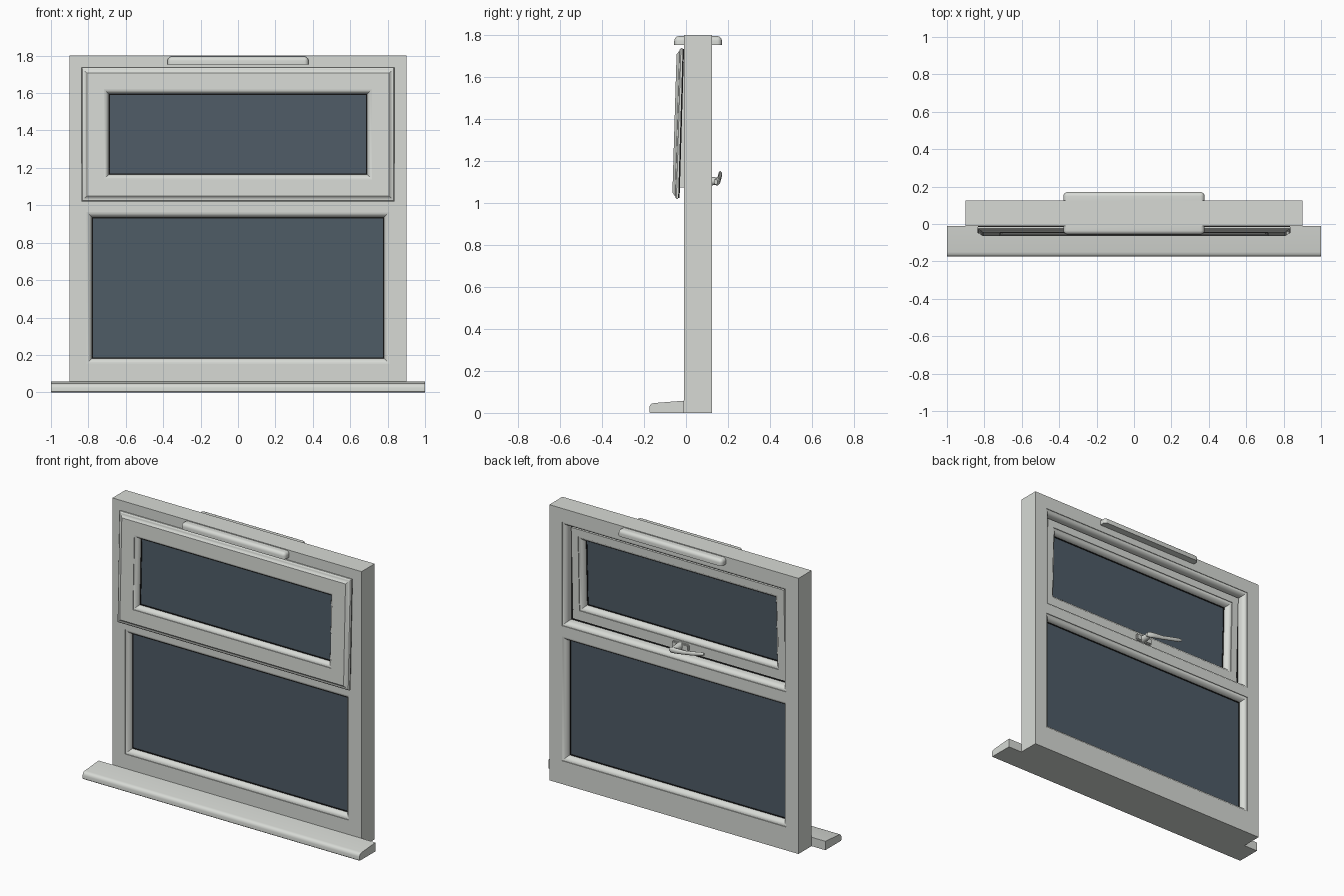
import bpy, bmesh, math
from mathutils import Matrix

if "Cube" in bpy.data.objects:
    bpy.data.objects.remove(bpy.data.objects["Cube"])


def material(name, rgb):
    m = bpy.data.materials.new(name)
    m.diffuse_color = (*rgb, 1)
    m.use_nodes = True
    m.node_tree.nodes["Principled BSDF"].inputs["Base Color"].default_value = m.diffuse_color
    return m


WHITE = material("white_plastic", (0.68, 0.70, 0.665))
GLASS = material("dark_glass", (0.077, 0.106, 0.134))
BLACK = material("black_rubber", (0.01, 0.01, 0.01))

FRONT, BACK, MID = -0.01, 0.125, 1.0
TILT, HINGE_Z = 0.03, 1.74          # sash is slightly open, hung from its top


def finish(name, bm, mat, tilted=False):
    if tilted:
        for v in bm.verts:
            v.co.y -= (HINGE_Z - v.co.z) * TILT
    bmesh.ops.remove_doubles(bm, verts=bm.verts, dist=1e-5)
    bmesh.ops.recalc_face_normals(bm, faces=bm.faces)
    me = bpy.data.meshes.new(name)
    bm.to_mesh(me)
    bm.free()
    ob = bpy.data.objects.new(name, me)
    bpy.context.collection.objects.link(ob)
    me.materials.append(mat)
    bpy.context.view_layer.objects.active = ob
    ob.select_set(True)
    bpy.ops.object.shade_smooth_by_angle(angle=math.radians(35))
    ob.select_set(False)
    return ob


def inset(rect, d):
    hx, z0, z1 = rect
    return (hx - d, z0 + d, z1 - d)


def loft(bm, steps, closed=True):
    """Join mitred rectangles; each step is ((half_width, z0, z1), y)."""
    loops = [[bm.verts.new(c) for c in ((-hx, y, z0), (hx, y, z0), (hx, y, z1), (-hx, y, z1))]
             for (hx, z0, z1), y in steps]
    pairs = list(zip(loops, loops[1:]))
    if closed:
        pairs.append((loops[-1], loops[0]))
    for a, b in pairs:
        for i in range(4):
            j = (i + 1) % 4
            bm.faces.new((a[i], a[j], b[j], b[i]))


def ring(name, outer, d, y0, y1, mat, tilted=False):
    bm = bmesh.new()
    inner = inset(outer, d)
    loft(bm, [(outer, y0), (inner, y0), (inner, y1), (outer, y1)])
    return finish(name, bm, mat, tilted)


def add_box(bm, x0, x1, y0, y1, z0, z1):
    m = Matrix.Translation(((x0 + x1) / 2, (y0 + y1) / 2, (z0 + z1) / 2))
    m = m @ Matrix.Diagonal((x1 - x0, y1 - y0, z1 - z0, 1))
    return bmesh.ops.create_cube(bm, size=1, matrix=m)["verts"]


def bead(pane, y_face, y_glass, width=0.03):
    """Rounded moulding from the face of a frame down to the glass."""
    dy = y_glass - y_face
    return [(inset(pane, -width * (1 - u)), y_face + dy * v)
            for u, v in ((0, 0), (0, 0.12), (0.2, 0.15), (0.55, 0.3), (0.85, 0.6), (1, 1))]


def glazing(prefix, pane, y0, y1, tilted=False):
    bm = bmesh.new()
    hx, z0, z1 = pane
    add_box(bm, -hx, hx, y0 + 0.004, y1 - 0.004, z0, z1)
    finish(prefix + "_glass", bm, GLASS, tilted)
    ring(prefix + "_front_gasket", pane, 0.005, y0, y0 + 0.006, BLACK, tilted)
    ring(prefix + "_back_gasket", pane, 0.005, y1 - 0.006, y1, BLACK, tilted)


# Outer frame: lower light with beads both sides, upper light with a back bead
low_pane = (0.78, 0.182, 0.935)
low_outer, up_outer = (0.9, 0.06, MID), (0.9, MID, 1.8)
up_open = (0.783, 1.06, 1.685)
bm = bmesh.new()
loft(bm, [(low_outer, FRONT)] + bead(low_pane, FRONT, 0.026)
     + bead(low_pane, BACK, 0.085)[::-1] + [(low_outer, BACK)], closed=False)
loft(bm, [(up_outer, FRONT), (up_open, FRONT)]
     + bead(up_open, BACK, 0.09, 0.026)[::-1] + [(up_outer, BACK)], closed=False)
for x in (-0.9, 0.9):
    for z0, z1 in ((0.06, MID), (MID, 1.8)):
        bm.faces.new([bm.verts.new(c) for c in
                      ((x, FRONT, z0), (x, BACK, z0), (x, BACK, z1), (x, FRONT, z1))])
for z in (0.06, 1.8):
    bm.faces.new([bm.verts.new(c) for c in
                  ((-0.9, FRONT, z), (0.9, FRONT, z), (0.9, BACK, z), (-0.9, BACK, z))])
finish("outer_frame", bm, WHITE)
glazing("lower", low_pane, 0.026, 0.085)
ring("frame_seal", up_open, 0.022, 0.055, 0.065, BLACK)

# Opening sash: overlapping flange in front, body set into the frame
sash_out = (0.838, 1.02, 1.738)
sash_body = (0.768, 1.073, 1.673)
sash_pane = (0.69, 1.165, 1.595)
bm = bmesh.new()
loft(bm, [(sash_out, -0.016), (sash_out, -0.024), (inset(sash_out, 0.006), -0.03),
          (inset(sash_out, 0.012), -0.031), (inset(sash_out, 0.022), -0.038),
          (inset(sash_out, 0.03), -0.044)]
     + bead(sash_pane, -0.044, -0.01, 0.026)
     + bead(sash_pane, 0.09, 0.05, 0.03)[::-1]
     + [(sash_body, 0.09), (sash_body, -0.016)])
finish("sash", bm, WHITE, True)
glazing("sash", sash_pane, -0.01, 0.05, True)
ring("sash_seal", inset(sash_out, 0.004), 0.03, -0.016, -0.009, BLACK, True)

# Sill: sloping nose with horns past the frame, and a block under the frame
bm = bmesh.new()
prof = [(-0.01, 0), (-0.01, 0.058), (-0.15, 0.047), (-0.164, 0.044), (-0.172, 0.036),
        (-0.175, 0.025), (-0.175, 0.004), (-0.171, 0)]
ends = [[bm.verts.new((x, y, z)) for y, z in prof] for x in (-1, 1)]
bm.faces.new(ends[0])
bm.faces.new(ends[1])
for i in range(len(prof)):
    j = (i + 1) % len(prof)
    bm.faces.new((ends[0][i], ends[0][j], ends[1][j], ends[1][i]))
finish("sill_nose", bm, WHITE)
bm = bmesh.new()
add_box(bm, -0.9, 0.9, FRONT, BACK, 0, 0.06)
finish("sill_block", bm, WHITE)

# Slim vent covers on both faces, rounded on the outside and flat underneath
for name, y_wall, side in (("front_vent", FRONT, -1), ("back_vent", BACK, 1)):
    bm = bmesh.new()
    y_out = y_wall + side * 0.046
    add_box(bm, -0.377, 0.377, min(y_wall, y_out), max(y_wall, y_out), 1.754, 1.795)
    edges = [e for e in bm.edges
             if not all(abs(v.co.y - y_wall) < 1e-4 for v in e.verts)
             and not all(v.co.z < 1.76 for v in e.verts)]
    if side < 0:
        edges = [e for e in edges if any(v.co.z > 1.76 for v in e.verts)]
    bmesh.ops.bevel(bm, geom=edges, offset=0.022, segments=5, profile=0.5, affect='EDGES')
    finish(name, bm, WHITE)

# Handle: backplate, pivot boss and a swept lever
bm = bmesh.new()
add_box(bm, -0.075, 0.045, 0.06, 0.084, 1.083, 1.125)
bmesh.ops.bevel(bm, geom=bm.edges[:], offset=0.006, segments=2, affect='EDGES')
finish("handle_plate", bm, WHITE)
bm = bmesh.new()
bmesh.ops.create_cone(bm, cap_ends=True, segments=20, radius1=0.023, radius2=0.018, depth=0.08,
                      matrix=Matrix.Translation((-0.01, 0.11, 1.104)) @ Matrix.Rotation(-math.pi / 2, 4, 'X'))
finish("handle_boss", bm, WHITE)
bm = bmesh.new()
path = [(0.018, 0.142, 1.10, 0.012), (0.0, 0.148, 1.102, 0.019), (-0.04, 0.153, 1.106, 0.017),
        (-0.10, 0.157, 1.113, 0.013), (-0.17, 0.162, 1.127, 0.013), (-0.22, 0.163, 1.138, 0.013),
        (-0.245, 0.163, 1.144, 0.008)]
N = 12
rings = [[bm.verts.new((x, y + 0.7 * r * math.cos(a * math.tau / N), z + r * math.sin(a * math.tau / N)))
          for a in range(N)] for x, y, z, r in path]
for a, b in zip(rings, rings[1:]):
    for i in range(N):
        bm.faces.new((a[i], a[(i + 1) % N], b[(i + 1) % N], b[i]))
bm.faces.new(rings[0])
bm.faces.new(rings[-1])
finish("handle_lever", bm, WHITE)
